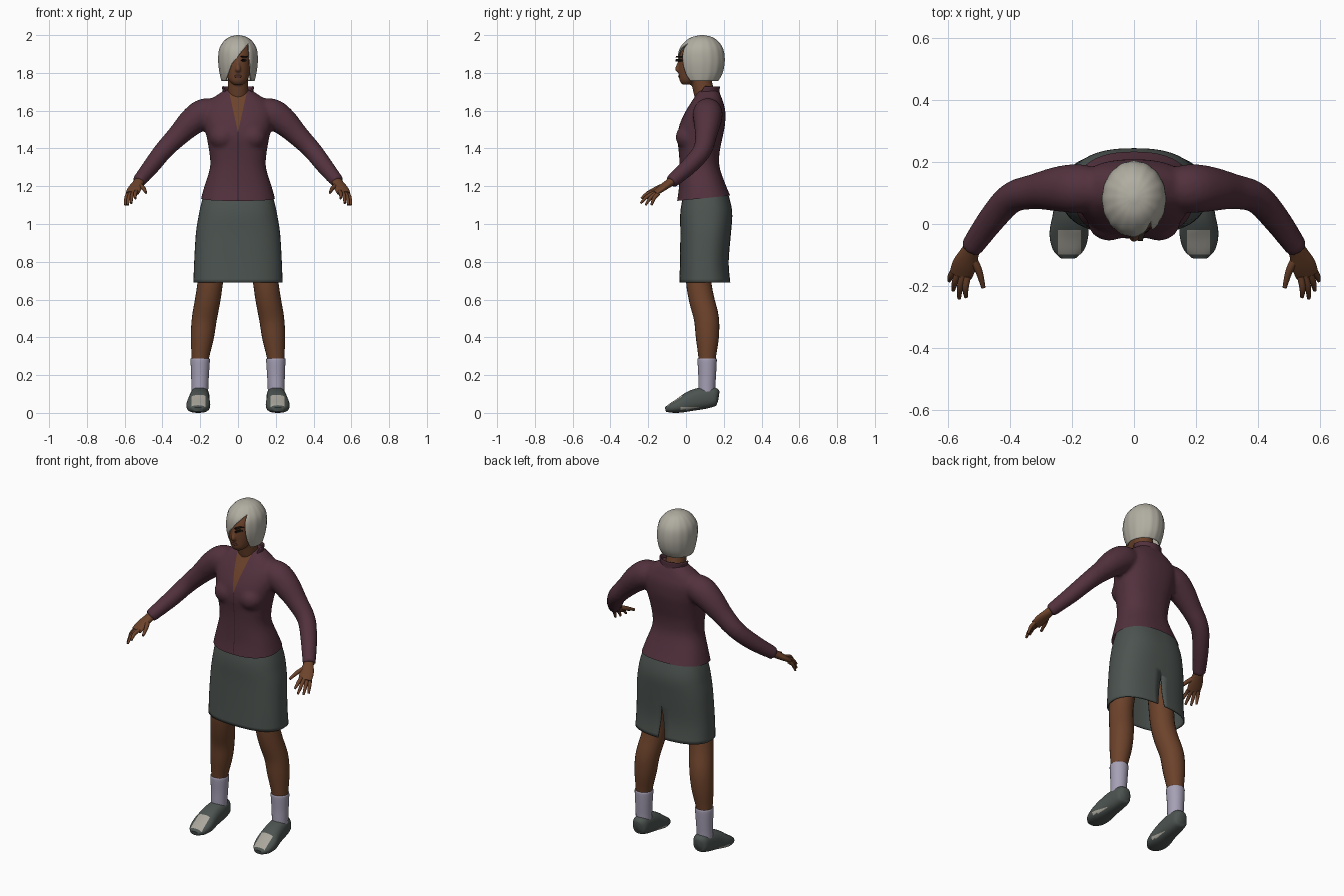
import bpy, bmesh, math
from mathutils import Vector, Matrix
from mathutils.bvhtree import BVHTree

cube = bpy.data.objects.get("Cube")
if cube:
    bpy.data.objects.remove(cube, do_unlink=True)


def material(name, *rgb):
    m = bpy.data.materials.new(name)
    m.use_nodes = True
    m.diffuse_color = (*rgb, 1)
    bsdf = next(n for n in m.node_tree.nodes if n.type == 'BSDF_PRINCIPLED')
    bsdf.inputs["Base Color"].default_value = (*rgb, 1)
    bsdf.inputs["Roughness"].default_value = 0.8
    return m


plum = material("plum cloth", .085, .031, .047)
seam = material("dark seam", .035, .013, .02)
slate = material("slate cloth", .073, .088, .08)
skin = material("brown skin", .15, .055, .024)
silver = material("silver hair", .44, .42, .36)
lilac = material("lilac sock", .38, .35, .46)
cream = material("shoe light patch", .40, .38, .33)
dark = material("eye dark", .012, .008, .006)
lip = material("lip brown", .085, .028, .02)


def dense(rings, n=4):
    """Smoothly resample rings of (x, y, z, rx, ry)."""
    p = [Vector((*r, r[3]) if len(r) == 4 else r) for r in rings]
    out = []
    for i in range(len(p) - 1):
        a, b, c, d = p[max(i - 1, 0)], p[i], p[i + 1], p[min(i + 2, len(p) - 1)]
        for k in range(n):
            t = k / n
            out.append((b * 2 + (c - a) * t + (a * 2 - b * 5 + c * 4 - d) * t ** 2
                        + (b * 3 - a - c * 3 + d) * t ** 3) * .5)
    return out + [p[-1]]


def loft(bm, rings, sx=1, flat=False, power=2, sides=24, caps=(True, True), ripple=0):
    """Skin a run of oval rings, level when flat, else square to the path."""
    rings = dense(rings)
    mid = [r.to_3d() for r in rings]
    run = (mid[-1] - mid[0]).normalized()
    ref = Vector((0, 1, 0)) if abs(run.z) > .9 else Vector((0, 0, 1))
    loops = []
    for i, r in enumerate(rings):
        t = (mid[min(i + 1, len(mid) - 1)] - mid[max(i - 1, 0)]).normalized()
        side = Vector((1, 0, 0)) if flat else t.cross(ref).normalized()
        up = Vector((0, 1, 0)) if flat else side.cross(t)
        loop = []
        for k in range(sides):
            a = math.tau * k / sides
            c, s = math.cos(a), math.sin(a)
            u = math.copysign(abs(c) ** (2 / power), c)
            v = math.copysign(abs(s) ** (2 / power), s)
            w = 1 + ripple * math.cos(sides / 4 * a)
            co = mid[i] + side * u * r[3] * w + up * v * r[4] * w
            loop.append(bm.verts.new((co.x * sx, co.y, co.z)))
        loops.append(loop)
    for lo, hi in zip(loops, loops[1:]):
        for k in range(sides):
            j = (k + 1) % sides
            bm.faces.new((lo[k], lo[j], hi[j], hi[k]))
    for want, loop in zip(caps, (loops[0], loops[-1])):
        if want:
            bm.faces.new(loop)
    bmesh.ops.recalc_face_normals(bm, faces=bm.faces[:])


def blob(bm, co, size):
    bmesh.ops.create_uvsphere(bm, u_segments=16, v_segments=10, radius=1,
                              matrix=Matrix.LocRotScale(Vector(co), None, Vector(size)))


def finish(bm, name, mats, thick=0):
    bmesh.ops.recalc_face_normals(bm, faces=bm.faces[:])
    me = bpy.data.meshes.new(name)
    bm.to_mesh(me)
    bm.free()
    for m in mats:
        me.materials.append(m)
    me.shade_smooth()
    me.set_sharp_from_angle(angle=math.radians(55))
    ob = bpy.data.objects.new(name, me)
    bpy.context.scene.collection.objects.link(ob)
    if thick:
        mod = ob.modifiers.new("thickness", 'SOLIDIFY')
        mod.thickness, mod.offset = thick, -1
    return ob


def fuse(bm, voxel, rounds):
    """Melt overlapping volumes into one soft surface."""
    ob = finish(bm, "fuse_helper", [])
    mod = ob.modifiers.new("remesh", 'REMESH')
    mod.mode, mod.voxel_size = 'VOXEL', voxel
    mod = ob.modifiers.new("smooth", 'SMOOTH')
    mod.factor, mod.iterations = .5, rounds
    dg = bpy.context.evaluated_depsgraph_get()
    me = bpy.data.meshes.new_from_object(ob.evaluated_get(dg))
    bpy.data.objects.remove(ob, do_unlink=True)
    out = bmesh.new()
    out.from_mesh(me)
    bpy.data.meshes.remove(me)
    return out


def carve(bm, planes, test):
    """Cut along planes and return the faces in front of all of them."""
    planes = [(Vector(co), Vector(no).normalized()) for co, no in planes]
    for co, no in planes:
        fs = [f for f in bm.faces if test(f.calc_center_median())]
        geom = fs + list({e for f in fs for e in f.edges}) + list({v for f in fs for v in f.verts})
        bmesh.ops.bisect_plane(bm, geom=geom, plane_co=co, plane_no=no, dist=1e-5)
    found = []
    for f in bm.faces:
        c = f.calc_center_median()
        if test(c) and all((c - co).dot(no) > 0 for co, no in planes):
            found.append(f)
    return found


def wedge(z, k):
    """Two planes bounding a V: upward for positive k, downward for negative."""
    return [((0, 0, z), (s, 0, k)) for s in (1, -1)]


# Shirt: torso, bust and sleeves melted together
bm = bmesh.new()
loft(bm, [(0, .098, 1.09, .205, .15), (0, .098, 1.13, .197, .144), (0, .088, 1.2, .178, .125),
          (0, .072, 1.3, .148, .106), (0, .07, 1.38, .152, .108), (0, .074, 1.46, .166, .12),
          (0, .087, 1.53, .18, .12), (0, .104, 1.6, .185, .104), (0, .113, 1.65, .155, .082),
          (0, .118, 1.69, .1, .062), (0, .118, 1.71, .07, .05)], flat=True, power=2.4, sides=40)
for s in (1, -1):
    blob(bm, (s * .08, .02, 1.46), (.074, .076, .07))
    loft(bm, [(.11, .115, 1.6, .065), (.18, .115, 1.585, .079), (.245, .113, 1.54, .073),
              (.318, .105, 1.468, .058), (.395, .085, 1.388, .05), (.46, .015, 1.305, .045),
              (.528, -.08, 1.222, .036)], s)
bm = fuse(bm, .011, 4)
bmesh.ops.bisect_plane(bm, geom=bm.verts[:] + bm.edges[:] + bm.faces[:], plane_co=(0, .1, 1.137),
                       plane_no=(0, -.1, 1), clear_inner=True)
for f in carve(bm, wedge(1.485, .22), lambda c: c.y < .1 and c.z > 1.46 and abs(c.x) < .09):
    f.material_index = 1
for f in carve(bm, [((s * .002, 0, 0), (-s, 0, 0)) for s in (1, -1)],
               lambda c: c.y < .03 and c.z < 1.487 and abs(c.x) < .03):
    f.material_index = 2
finish(bm, "shirt", [plum, skin, seam])

# Open collar
bm = bmesh.new()
loft(bm, [(0, .113, 1.655, .088, .074), (0, .113, 1.69, .08, .066), (0, .113, 1.728, .086, .066)],
     flat=True, sides=40, caps=(False, False))
bmesh.ops.delete(bm, geom=carve(bm, wedge(1.56, .5), lambda c: c.y < .113), context='FACES')
finish(bm, "collar", [plum], .007)

# Skirt with a slit at the back hem
bm = bmesh.new()
loft(bm, [(0, .1, .69, .236, .135), (0, .097, .8, .232, .129), (0, .104, .95, .223, .134),
          (0, .107, 1.04, .209, .138), (0, .107, 1.1, .197, .132), (0, .105, 1.17, .178, .115)],
     flat=True, power=2.5, sides=48, caps=(False, True))
bmesh.ops.delete(bm, geom=carve(bm, wedge(.88, -.12), lambda c: c.y > .15), context='FACES')
finish(bm, "skirt", [slate], .007)

# Legs, socks, shoes and hands on both sides
for s, tag in ((1, "left"), (-1, "right")):
    bm = bmesh.new()
    loft(bm, [(.125, .08, .9, .075), (.135, .07, .8, .07), (.147, .068, .69, .067),
              (.16, .083, .6, .067), (.178, .108, .5, .066), (.189, .113, .4, .061),
              (.199, .112, .3, .047), (.2, .112, .25, .043)], s)
    finish(bm, tag + "_leg", [skin])

    bm = bmesh.new()
    loft(bm, [(.2, .112, .286, .046), (.2, .112, .28, .051), (.201, .112, .2, .047),
              (.202, .11, .14, .045), (.203, .11, .08, .044)], s, flat=True)
    finish(bm, tag + "_sock", [lilac])

    bm = bmesh.new()
    loft(bm, [(.2, .173, .085, .02, .028), (.2, .155, .086, .043, .049), (.202, .1, .08, .051, .058),
              (.206, .03, .064, .056, .054), (.21, -.03, .04, .063, .04), (.212, -.08, .025, .052, .025),
              (.212, -.109, .018, .026, .012)], s, power=2.5, sides=32)
    toe = [((0, -.02, 0), (0, -1, 0)), ((0, -.098, 0), (0, 1, 0)),
           ((s * .172, 0, 0), (s, 0, 0)), ((s * .246, 0, 0), (-s, 0, 0))]
    rim = [((0, -.03, 0), (0, 1, 0)), ((0, .07, 0), (0, -1, 0)), ((0, 0, .032), (0, 0, -1))]
    for f in carve(bm, toe, lambda c: c.z > .03):
        f.material_index = 1
    for f in carve(bm, rim, lambda c: c.z < .05):
        f.material_index = int(f.normal.z > -.7)
    finish(bm, tag + "_shoe", [slate, cream])

    bm = bmesh.new()
    loft(bm, [(.505, -.045, 1.25, .028, .024), (.527, -.085, 1.22, .029, .022),
              (.547, -.13, 1.188, .039, .018), (.56, -.165, 1.162, .037, .013)], s)
    tips = [(.543, -.236, 1.135), (.565, -.24, 1.11), (.584, -.214, 1.1), (.597, -.183, 1.1)]
    for i, tip in enumerate(tips):
        base = Vector((.559, -.158, 1.167)) + Vector((.77, .45, -.2)) * (i - 1.5) * .018
        knee = base.lerp(Vector(tip), .5) + Vector((.004, -.004, .006))
        loft(bm, [(*base, .011), (*knee, .01), (*tip, .006)], s, sides=10)
    loft(bm, [(.53, -.1, 1.208, .015), (.503, -.148, 1.192, .012), (.487, -.205, 1.166, .007)], s, sides=10)
    finish(bm, tag + "_hand", [skin])

# Head, neck and nose
bm = bmesh.new()
loft(bm, [(0, .005, 1.738, .026, .025), (0, .016, 1.76, .048, .05), (0, .042, 1.8, .064, .081),
          (0, .06, 1.85, .072, .1), (0, .067, 1.9, .074, .099), (0, .078, 1.95, .058, .075),
          (0, .08, 1.98, .025, .03)], flat=True, sides=32)
loft(bm, [(0, .125, 1.62, .06), (0, .095, 1.7, .055), (0, .072, 1.8, .054)])
loft(bm, [(0, -.03, 1.875, .007), (0, -.042, 1.84, .009), (0, -.047, 1.818, .015, .011),
          (0, -.035, 1.808, .012, .007)], sides=12)
bm = fuse(bm, .006, 3)
face = BVHTree.FromBMesh(bm)
finish(bm, "head", [skin])

# Eyes, brows and mouth as thin plates on the face
for name, x, z, w, h, m in (("eye", .034, 1.867, .015, .006, dark), ("brow", .036, 1.886, .02, .004, dark),
                            ("mouth", 0, 1.782, .022, .007, lip)):
    bm = bmesh.new()
    for s in ((1, -1) if x else (1,)):
        hit = face.ray_cast(Vector((s * x, -1, z)), Vector((0, 1, 0)))[0]
        blob(bm, hit or (s * x, -.025, z), (w, .004, h))
        turn = Matrix.Rotation(s * math.atan(x * 14), 3, 'Z')
        bmesh.ops.rotate(bm, verts=bm.verts[-(16 * 9 + 2):], cent=hit or (s * x, -.025, z), matrix=turn)
    finish(bm, name, [m])

# Bobbed hair with a side-swept fringe
bm = bmesh.new()
loft(bm, [(0, .08, 1.757, .087, .09), (0, .081, 1.8, .097, .112), (0, .081, 1.86, .104, .123),
          (0, .081, 1.92, .1, .117), (0, .083, 1.96, .081, .093), (0, .085, 1.988, .05, .057),
          (0, .085, 2.0, .008, .009)], flat=True, sides=64, caps=(False, True), ripple=.01)
opening = [((-.035, 0, 1.845), (.11, 0, -.09)), ((-.035, 0, 1.845), (.085, 0, -.03)),
           ((.055, 0, 1.955), (-.2, 0, -.013))]
bmesh.ops.delete(bm, geom=carve(bm, opening, lambda c: c.y < .07), context='FACES')
finish(bm, "hair", [silver], .006)
